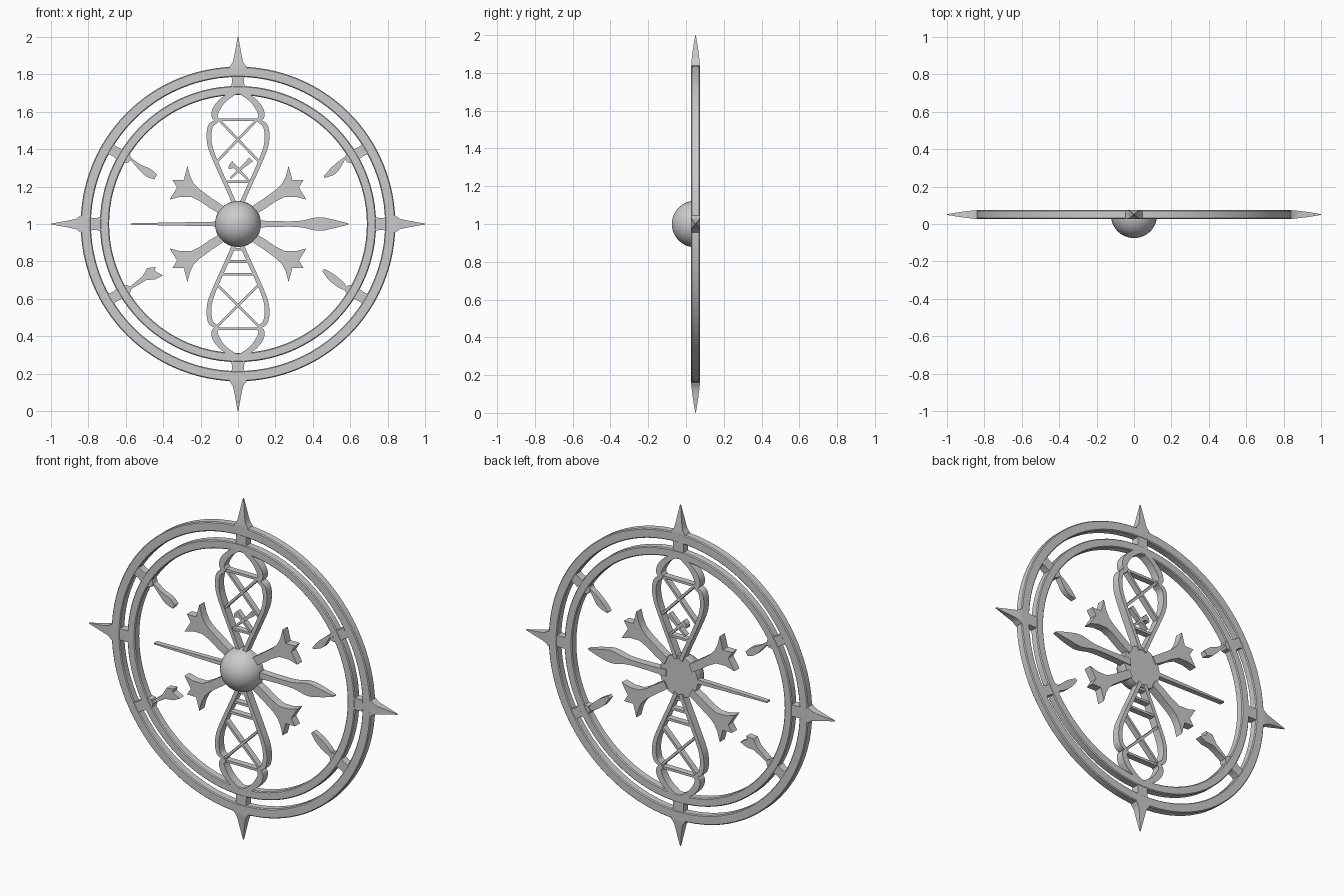
import bpy, bmesh, math
from mathutils import Vector

if "Cube" in bpy.data.objects:
    bpy.data.objects.remove(bpy.data.objects["Cube"])

YC, HD = 0.0505, 0.0235   # plate mid-plane and half depth


def finish(name, bm, smooth=True):
    bmesh.ops.recalc_face_normals(bm, faces=bm.faces)
    me = bpy.data.meshes.new(name)
    bm.to_mesh(me)
    bm.free()
    ob = bpy.data.objects.new(name, me)
    bpy.context.collection.objects.link(ob)
    if smooth:
        bpy.ops.object.select_all(action='DESELECT')
        ob.select_set(True)
        bpy.context.view_layer.objects.active = ob
        bpy.ops.object.shade_smooth_by_angle(angle=math.radians(30))
    return ob


def spline(p, n):
    """Catmull-Rom through rows of equal-length tuples."""
    if n < 2 or len(p) < 3:
        return [Vector(a) for a in p]
    p = [Vector(a) for a in p]
    q = [2 * p[0] - p[1]] + p + [2 * p[-1] - p[-2]]
    out = []
    for i in range(1, len(q) - 2):
        a, b, c, d = q[i - 1:i + 3]
        for k in range(n):
            t = k / n
            out.append(0.5 * (2 * b + (c - a) * t + (2 * a - 5 * b + 4 * c - d) * t**2
                              + (3 * b - a - 3 * c + d) * t**3))
    return out + [p[-1]]


def loft(name, rows, n=5, depth=HD, sx=1, sz=1):
    """Bar along (x, z offset from centre, half width[, half depth]) rows."""
    pts = spline(rows, n)
    bm = bmesh.new()
    prev = None
    for i, r in enumerate(pts):
        a, b = pts[max(i - 1, 0)], pts[min(i + 1, len(pts) - 1)]
        t = Vector((b[0] - a[0], b[1] - a[1])).normalized()
        w = max(r[2], 0.001)
        d = r[3] if len(r) > 3 else depth
        ring = [bm.verts.new((sx * (r[0] - t.y * w * s), YC + d * e, 1 + sz * (r[1] + t.x * w * s)))
                for s, e in ((1, -1), (-1, -1), (-1, 1), (1, 1))]
        if prev:
            for k in range(4):
                bm.faces.new((prev[k], prev[(k + 1) % 4], ring[(k + 1) % 4], ring[k]))
        else:
            bm.faces.new(ring)
        prev = ring
    bm.faces.new(prev)
    return finish(name, bm)


def plate(name, outline, depth=HD, sx=1, sz=1):
    bm = bmesh.new()
    f = [[bm.verts.new((sx * x, YC + e * depth, 1 + sz * z)) for x, z in outline] for e in (-1, 1)]
    bm.faces.new(f[0])
    bm.faces.new(f[1])
    for i in range(len(outline)):
        j = (i + 1) % len(outline)
        bm.faces.new((f[0][i], f[0][j], f[1][j], f[1][i]))
    return finish(name, bm)


def ring(name, ro, ri, seg=96):
    c = 0.005
    prof = [(ro - c, -HD), (ro, -HD + c), (ro, HD - c), (ro - c, HD), (ri + c, HD),
            (ri, HD - c), (ri, -HD + c), (ri + c, -HD)]
    bm = bmesh.new()
    v = [[bm.verts.new((r * math.cos(a), YC + y, 1 + r * math.sin(a))) for r, y in prof]
         for a in (2 * math.pi * i / seg for i in range(seg))]
    for i in range(seg):
        for k in range(8):
            j, m = (i + 1) % seg, (k + 1) % 8
            bm.faces.new((v[i][k], v[j][k], v[j][m], v[i][m]))
    finish(name, bm)


# Two rings
ring("outer_ring", 0.84, 0.785)
ring("inner_ring", 0.737, 0.688)

# Cardinal spikes joining both rings
spike = [(0.70, .034, .022), (0.80, .034, .022), (0.835, .046, .0235), (0.865, .028, .021),
         (0.92, .016, .0145), (0.999, .002, .002)]
for i in range(4):
    c, s = round(math.cos(i * math.pi / 2)), round(math.sin(i * math.pi / 2))
    loft("spike", [(r * c, r * s, w, d) for r, w, d in spike], n=3)

# Diagonal bridges between the rings
bridge = [(0.67, .012), (0.70, .034), (0.76, .027), (0.80, .034), (0.825, .045)]
for sx in (1, -1):
    for sz in (1, -1):
        c, s = math.cos(math.radians(30.5)), math.sin(math.radians(30.5))
        loft("ring_bridge", [(r * c, r * s, w, 0.022) for r, w in bridge], 2, sx=sx, sz=sz)

# Domed hub, flat at the back
bm = bmesh.new()
R, cap = 0.123, 0.018
prev = None
for i in range(1, 13):
    a = math.pi * 0.548 * i / 12
    row = [bm.verts.new((R * math.sin(a) * math.cos(t), 0.048 - R * math.cos(a), 1 + R * math.sin(a) * math.sin(t)))
           for t in (2 * math.pi * k / 32 for k in range(32))]
    if prev:
        for k in range(32):
            m = (k + 1) % 32
            bm.faces.new((prev[k], prev[m], row[m], row[k]))
    else:
        tip = bm.verts.new((0, 0.048 - R, 1))
        for k in range(32):
            bm.faces.new((tip, row[k], row[(k + 1) % 32]))
    prev = row
bm.faces.new(prev)
finish("hub_dome", bm)

# Four three-pointed arms
arm = [(.07, .09), (.15, .145), (.205, .185), (.235, .215), (.255, .255), (.27, .31), (.29, .235),
       (.35, .235), (.325, .195), (.365, .13), (.31, .145), (.25, .145), (.20, .12), (.15, .085), (.09, .05)]
for sx in (1, -1):
    for sz in (1, -1):
        plate("forked_arm", arm, sx=sx, sz=sz)

# Side pointers
loft("paddle_pointer", [(.08, 0, .02, .022), (.22, 0, .015, .022), (.33, 0, .017, .022), (.43, 0, .036, .022),
                        (.51, 0, .023, .02), (.59, 0, .003, .012)])
loft("needle_pointer", [(-.08, 0, .013), (-.3, 0, .009), (-.57, 0, .004)], depth=.015)

# Small darts hanging off the inner ring
loft("dart_upper_left", [(-.62, .375, .009), (-.57, .345, .006), (-.525, .305, .013), (-.48, .275, .023),
                         (-.44, .25, .014)], depth=.017)
loft("dart_upper_right", [(.605, .375, .008), (.575, .355, .005), (.55, .33, .012), (.51, .285, .02),
                          (.46, .25, .005)], depth=.017)
loft("dart_lower_right", [(.61, -.375, .008), (.58, -.35, .009), (.55, -.325, .019), (.50, -.285, .021),
                          (.455, -.245, .008)], depth=.017)
plate("dart_lower_left", [(-.62, -.37), (-.56, -.32), (-.51, -.28), (-.485, -.235), (-.44, -.23), (-.445, -.25),
                          (-.40, -.275), (-.44, -.295), (-.49, -.30), (-.55, -.335), (-.61, -.375)], depth=.02)

# Twin lattice columns above and below the hub
strand = [(.015, .10, .012), (.05, .18, .011), (.10, .29, .011), (.145, .40, .012), (.155, .47, .013),
          (.145, .525, .013), (.112, .55, .009)]
loop = [(.105, .55, .012), (.125, .575, .016), (.115, .615, .019), (.08, .66, .016), (.03, .695, .013), (0, .71, .013)]
for sz, side in ((1, "upper"), (-1, "lower")):
    for sx in (1, -1):
        loft(side + "_strand", strand, sx=sx, sz=sz)
        loft(side + "_loop", loop, sx=sx, sz=sz)
        if sz > 0:
            loft("upper_cross", [(-.10, .555, .007), (.115, .33, .007)], depth=.017, sx=sx)
        else:
            loft("lower_cross", [(-.115, -.55, .007), (.115, -.32, .007)], depth=.017, sx=sx)
for z, w in ((.557, .105), (.225, .06), (-.56, .115), (-.268, .085), (-.20, .055), (-.135, .03)):
    loft("rung", [(-w, z, .007), (w, z, .007)], depth=.018)

# Broken splinters in the upper column
for a in ([(-.04, .325, .014), (0, .29, .008), (.06, .23, .006)], [(.07, .345, .014), (.02, .30, .008), (-.04, .245, .006)],
          [(-.05, .30, .008), (-.01, .305, .006), (.02, .27, .006)]):
    loft("splinter", a, 3, depth=.016)
